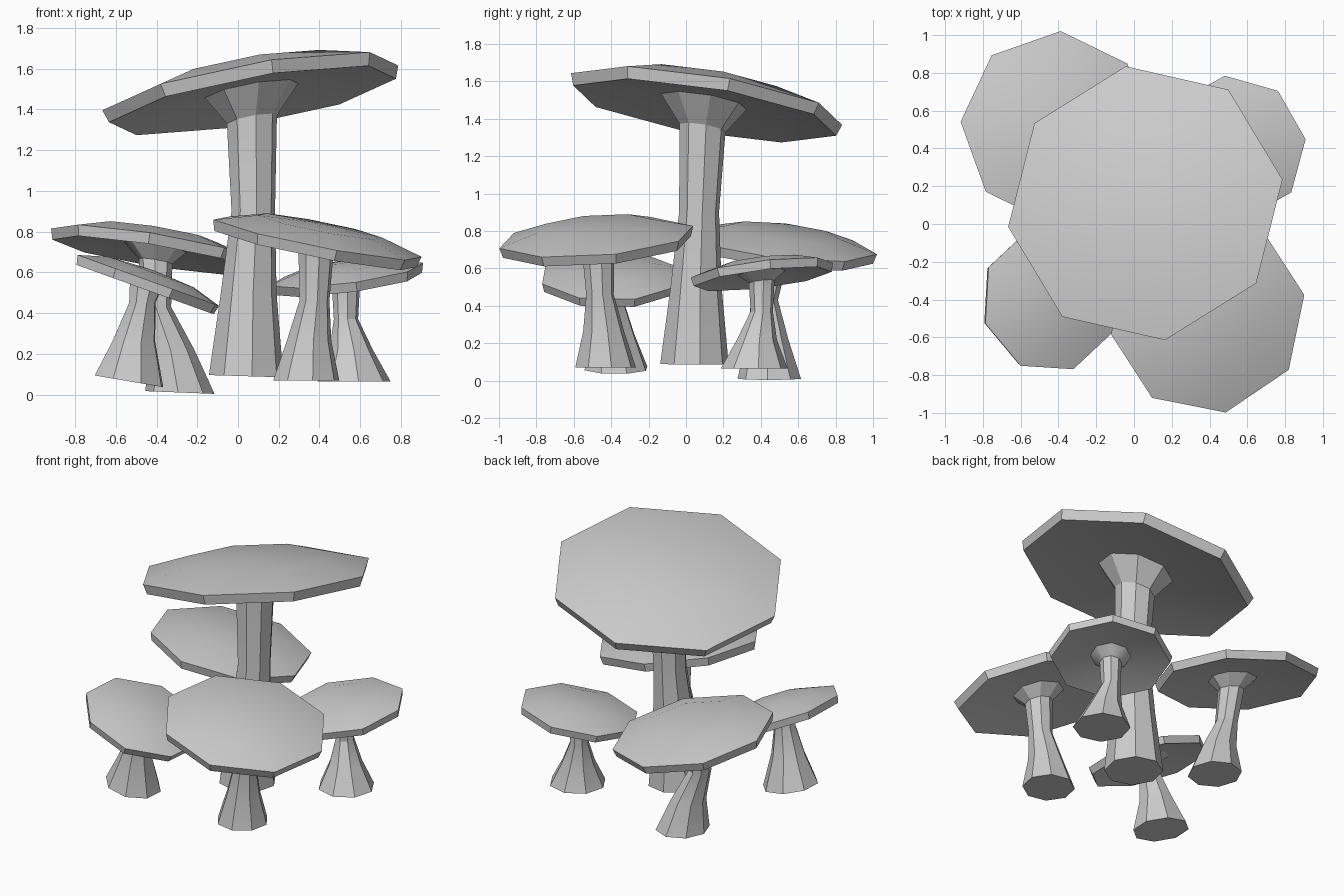
import bpy
from math import radians
from mathutils import Vector, Matrix

if "Cube" in bpy.data.objects:
    bpy.data.objects.remove(bpy.data.objects["Cube"])

SIDES = 8


def octagon(radius, phase, height):
    """Ring of points around the z axis."""
    arm = Vector((radius, 0, 0))
    return [Matrix.Rotation(radians(phase + 360 * i / SIDES), 3, 'Z') @ arm
            + Vector((0, 0, height)) for i in range(SIDES)]


def skin(name, rings):
    """Skin a stack of octagons and close both ends."""
    verts = [v for ring in rings for v in ring]
    faces = [tuple(reversed(range(SIDES))),
             tuple(range(len(verts) - SIDES, len(verts)))]
    for k in range(0, len(verts) - SIDES, SIDES):
        for i in range(SIDES):
            j = (i + 1) % SIDES
            faces.append((k + i, k + j, k + SIDES + j, k + SIDES + i))
    mesh = bpy.data.meshes.new(name)
    mesh.from_pydata([tuple(v) for v in verts], [], faces)
    obj = bpy.data.objects.new(name, mesh)
    bpy.context.collection.objects.link(obj)
    bpy.ops.object.select_all(action='DESELECT')
    obj.select_set(True)
    bpy.context.view_layer.objects.active = obj
    bpy.ops.object.shade_smooth_by_angle(angle=radians(30))


def cap(name, centre, slope, radius, phase):
    """Thin tilted octagon: shallow dome above, slightly hollow below."""
    thick, dome = 0.03 + 0.045 * radius, 0.14 * radius
    normal = Vector((-slope[0], -slope[1], 1))
    turn = Vector((0, 0, 1)).rotation_difference(normal).to_matrix().to_4x4()
    place = Matrix.Translation(centre) @ turn
    profile = [(0.3, -0.25 * thick), (0.88, -0.85 * thick), (0.97, -thick),
               (1, 0), (0.6, 0.8 * dome), (0.08, dome)]
    skin(name, [[place @ p for p in octagon(radius * s, phase, h)] for s, h in profile])


def stem(name, foot, foot_r, foot_tilt, neck, neck_r, centre, slope, phase):
    """Bent stem: wide foot, waist, narrow neck, then a flare that meets the cap."""
    foot, neck, centre = Vector(foot), Vector(neck), Vector(centre)
    waist = foot.lerp(neck, 0.35)
    waist.z = (foot.z + neck.z) / 2
    top = neck.lerp(centre, 0.6)
    top.z = centre.z + (top - centre).xy.dot(Vector(slope)) - 0.01
    throat = neck.lerp(top, 0.75)
    flat = (0, 0)
    levels = [(foot, foot_r, (foot_tilt, 0)),
              (waist, 0.4 * foot_r + 0.6 * neck_r, flat),
              (neck, neck_r, flat),
              (throat, 1.15 * neck_r, slope),
              (top, 2.2 * neck_r, slope)]
    rings = []
    for point, r, tilt in levels:
        rings.append([point + p + Vector((0, 0, p.xy.dot(Vector(tilt))))
                      for p in octagon(r, phase, 0)])
    skin(name, rings)


def mushroom(label, centre, slope, radius, phase, foot, foot_r, foot_tilt, neck, neck_r):
    cap(label + "_cap", centre, slope, radius, phase)
    stem(label + "_stem", foot, foot_r, foot_tilt, neck, neck_r, centre, slope, phase)


# tall mushroom in the middle
mushroom("tall", centre=(0.06, 0.11, 1.505), slope=(0.18, -0.165), radius=0.745, phase=9,
         foot=(0.04, 0.045, 0.09), foot_r=0.185, foot_tilt=-0.03,
         neck=(0.075, 0.07, 0.9), neck_r=0.108)
# four small mushrooms around it
mushroom("front_right", centre=(0.39, -0.48, 0.767), slope=(-0.195, 0.08), radius=0.53, phase=11,
         foot=(0.335, -0.43, 0.07), foot_r=0.165, foot_tilt=0,
         neck=(0.375, -0.46, 0.46), neck_r=0.075)
mushroom("back_left", centre=(-0.41, 0.51, 0.735), slope=(-0.164, -0.11), radius=0.515, phase=-3,
         foot=(-0.285, 0.445, 0.01), foot_r=0.17, foot_tilt=-0.04,
         neck=(-0.4, 0.42, 0.43), neck_r=0.072)
mushroom("front_left", centre=(-0.44, -0.4, 0.56), slope=(-0.36, 0), radius=0.39, phase=-26,
         foot=(-0.535, -0.375, 0.065), foot_r=0.178, foot_tilt=-0.17,
         neck=(-0.47, -0.405, 0.45), neck_r=0.068)
mushroom("back_right", centre=(0.53, 0.405, 0.59), slope=(0.135, 0.12), radius=0.385, phase=7,
         foot=(0.57, 0.365, 0.065), foot_r=0.18, foot_tilt=0,
         neck=(0.53, 0.405, 0.37), neck_r=0.06)
